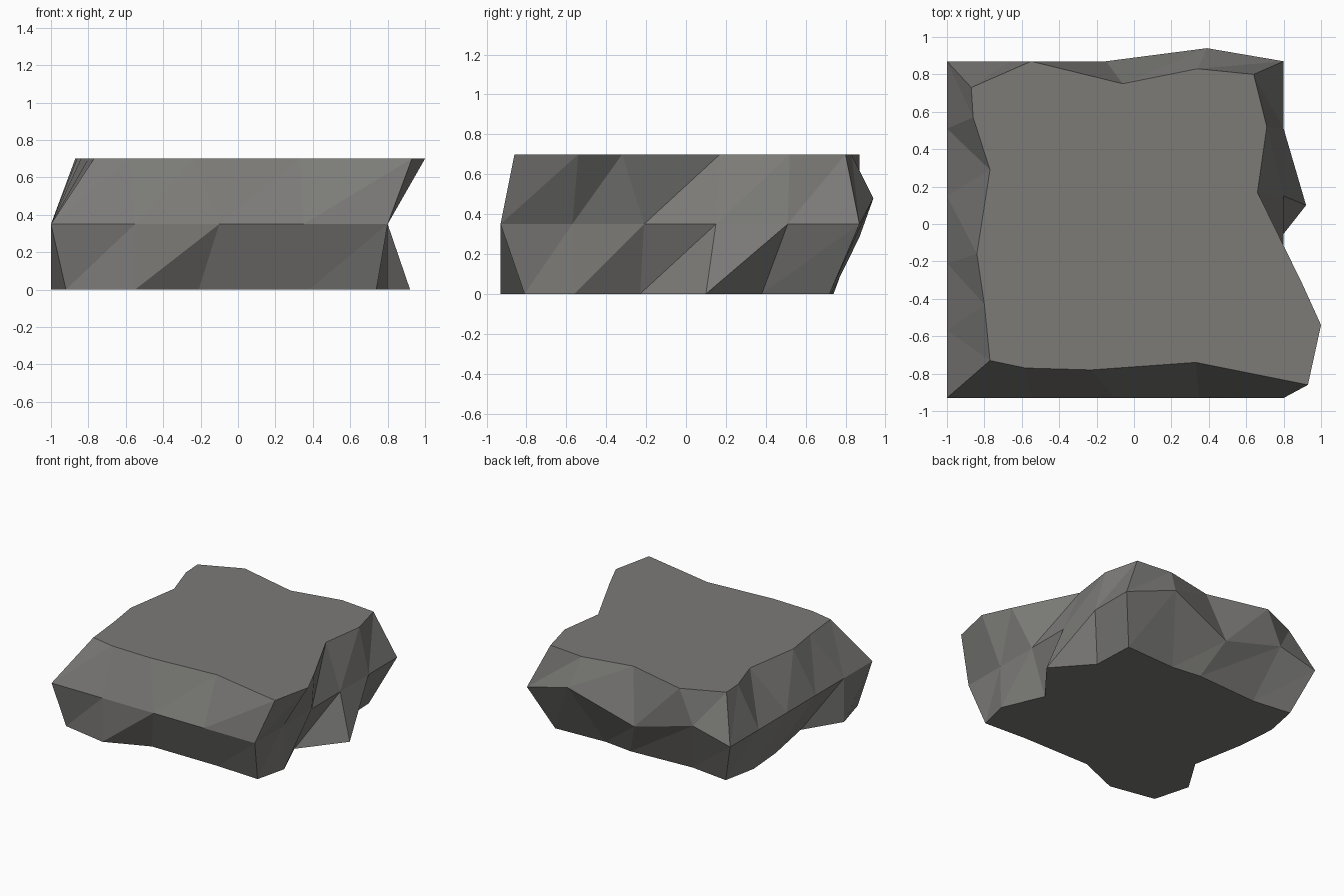
import bpy, bmesh

if "Cube" in bpy.data.objects:
    bpy.data.objects.remove(bpy.data.objects["Cube"])

# Chipped flat rock: three stacked outlines (ground, waist, top), each with
# 4 segments along x and 5 along y, counter-clockwise from the front left corner.
NX, NY = 4, 5
X0, X1, Y0, Y1 = -1.0, 0.8, -0.93, 0.87
HALF, TOP = 0.35, 0.70

# Eroded ground outline
ground = [(-.92, -.86), (-.55, -.93), (-.21, -.79), (.38, -.79),      # front
          (.74, -.81), (.80, -.56), (.66, -.23), (.92, .10), (.67, .38),  # right
          (.655, .72), (.22, .70), (-.02, .73), (-.55, .70),          # back
          (-.87, .74), (-.925, .465), (-.90, .15), (-.82, -.28), (-1, -.57)]  # left

# Eroded top outline
top = [(-.77, -.73), (-.58, -.77), (-.23, -.78), (.33, -.74),
       (.93, -.86), (1.0, -.54), (.90, -.32), (.66, .17), (.71, .52),
       (.64, .80), (.34, .83), (-.06, .75), (-.55, .87),
       (-.87, .73), (-.86, .57), (-.77, .29), (-.84, -.16), (-.80, -.43)]


def waist_outline():
    """Evenly divided rectangle, with chipped points along the back."""
    dx, dy = (X1 - X0) / NX, (Y1 - Y0) / NY
    pts = [(X0 + i * dx, Y0, HALF) for i in range(NX)]
    pts += [(X1, Y0 + i * dy, HALF) for i in range(NY)]
    pts += [(X1 - i * dx, Y1, HALF) for i in range(NX)]
    pts += [(X0, Y1 - i * dy, HALF) for i in range(NY)]
    back = NX + NY
    pts[back + 1] = (.39, .94, .48)
    pts[back + 2] = (-.15, .87, .285)
    pts[back + 3] = (-.67, .87, .43)
    return pts


bm = bmesh.new()
rings = [[bm.verts.new(p) for p in ring] for ring in (
    [(x, y, 0) for x, y in ground], waist_outline(), [(x, y, TOP) for x, y in top])]

# Side facets
n = len(ground)
for low, high in zip(rings, rings[1:]):
    for i in range(n):
        j = (i + 1) % n
        bm.faces.new((low[i], low[j], high[j]))
        bm.faces.new((low[i], high[j], high[i]))

# Flat underside and top
bm.faces.new(rings[0][::-1])
bm.faces.new(rings[2])

mesh = bpy.data.meshes.new("rock_slab")
bm.to_mesh(mesh)
bm.free()

stone = bpy.data.materials.new("grey_stone")
stone.diffuse_color = (0.20, 0.197, 0.187, 1)
stone.use_nodes = True
stone.node_tree.nodes["Principled BSDF"].inputs["Base Color"].default_value = stone.diffuse_color
mesh.materials.append(stone)

rock = bpy.data.objects.new("rock_slab", mesh)
bpy.context.collection.objects.link(rock)
